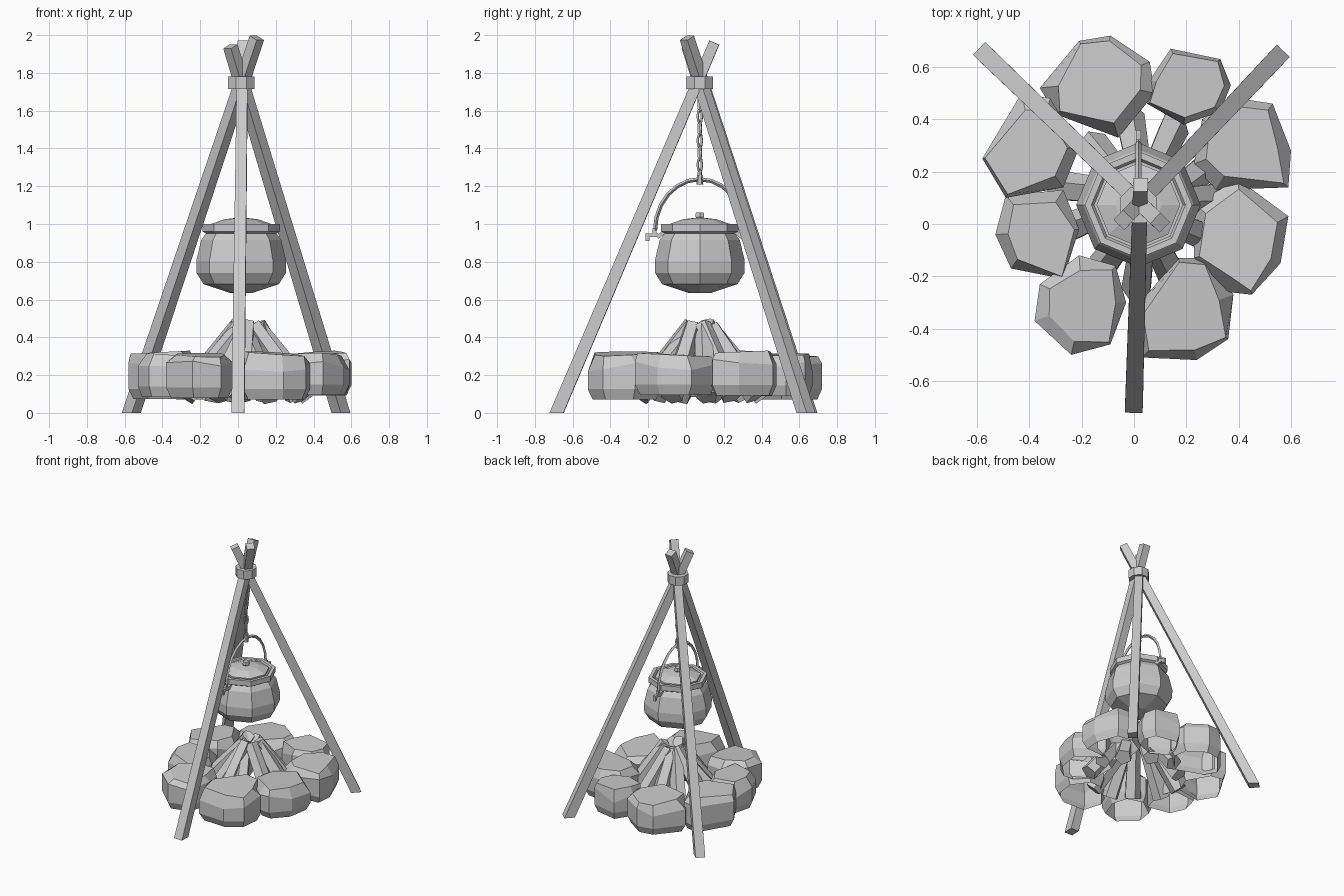
import bpy, bmesh, math, random
from mathutils import Vector, Matrix

random.seed(4)
if "Cube" in bpy.data.objects:
    bpy.data.objects.remove(bpy.data.objects["Cube"])

GREY = (0.6, 0.6, 0.6, 1)
mat = bpy.data.materials.new("plain grey")
mat.use_nodes = True
mat.diffuse_color = GREY
mat.node_tree.nodes["Principled BSDF"].inputs["Base Color"].default_value = GREY

CENTRE = Vector((0.017, 0.073, 0))


def finish(name, bm):
    bmesh.ops.recalc_face_normals(bm, faces=bm.faces)
    mesh = bpy.data.meshes.new(name)
    bm.to_mesh(mesh)
    bm.free()
    mesh.materials.append(mat)
    obj = bpy.data.objects.new(name, mesh)
    bpy.context.collection.objects.link(obj)
    return obj


def loft(bm, rings, closed=False, bottom=True):
    """Skin rings of equal length; cap the ends unless closed into a loop."""
    loops = [[bm.verts.new(p) for p in ring] for ring in rings]
    n = len(loops[0])
    for i in range(len(loops) if closed else len(loops) - 1):
        a, b = loops[i], loops[(i + 1) % len(loops)]
        for j in range(n):
            k = (j + 1) % n
            bm.faces.new((a[j], a[k], b[k], b[j]))
    if not closed:
        bm.faces.new(loops[-1])
        if bottom:
            bm.faces.new(loops[0])


def beam(bm, a, b, w0, w1, sides=4, ground=None):
    """Straight tapered bar; its foot can be cut level with the ground."""
    a, b = Vector(a), Vector(b)
    d = (b - a).normalized()
    side = d.cross(Vector((0, 0, 1)))
    side = side.normalized() if side.length > 1e-4 else Vector((1, 0, 0))
    up = side.cross(d).normalized()
    rings = []
    for p, w in ((a, w0), (b, w1)):
        r = w / 2 / math.cos(math.pi / sides)
        angles = [(j + 0.5) * math.tau / sides for j in range(sides)]
        rings.append([p + side * r * math.cos(t) + up * r * math.sin(t) for t in angles])
    if ground is not None:
        rings[0] = [p + d * ((ground - p.z) / d.z) for p in rings[0]]
    loft(bm, rings)


def lathe(bm, profile, sides=8, offset=0.0):
    angles = [(j + offset) * math.tau / sides for j in range(sides)]
    loft(bm, [[CENTRE + Vector((r * math.cos(t), r * math.sin(t), z)) for t in angles]
              for r, z in profile])


# Tripod poles, crossing inside the collar
POLES = {
    "front_pole": ((0, -0.685, 0), (0.025, 0.15, 1.96)),
    "right_pole": ((-0.565, 0.645, 0), (0.1, 0.005, 1.985)),
    "left_pole": ((0.545, 0.635, 0), (-0.04, 0.015, 1.94)),
}
for name, (foot, tip) in POLES.items():
    bm = bmesh.new()
    beam(bm, foot, tip, 0.068, 0.056, ground=0.0)
    finish(name, bm)

# Collar tying the poles
bm = bmesh.new()
lathe(bm, [(0.075, 1.715), (0.075, 1.78)], offset=0.5)
finish("pole_collar", bm)

# Cauldron body with flared rim
bm = bmesh.new()
lathe(bm, [(0.06, 0.635), (0.2, 0.682), (0.236, 0.74), (0.238, 0.805), (0.212, 0.915),
           (0.186, 0.95), (0.205, 0.96), (0.205, 1.0), (0.18, 1.0), (0.17, 0.985)])
finish("cauldron", bm)

# Lid and knob
bm = bmesh.new()
lathe(bm, [(0.16, 0.98), (0.16, 1.0), (0.09, 1.025), (0.03, 1.032)])
finish("lid", bm)
bm = bmesh.new()
lathe(bm, [(0.018, 1.025), (0.027, 1.04), (0.024, 1.06)], sides=6)
finish("lid_knob", bm)

# Arched carrying handle
bm = bmesh.new()
rings = []
STEPS = 12
for i in range(STEPS + 1):
    t = math.pi * i / STEPS
    out = Vector((0, math.cos(t), math.sin(t)))
    p = CENTRE + Vector((0, 0.237 * out.y, 0.965 + 0.272 * out.z))
    across = Vector((0.011, 0, 0))
    rings.append([p + out * 0.011, p + across, p - out * 0.011, p - across])
loft(bm, rings)
finish("handle", bm)

# Ears holding the handle, with upturned pins
for name, s in (("front_ear", -1), ("back_ear", 1)):
    bm = bmesh.new()
    for a, b in (((0.18, 0.965), (0.225, 0.93)), ((0.22, 0.94), (0.28, 0.94)),
                 ((0.277, 0.91), (0.277, 0.95)), ((0.24, 0.935), (0.24, 0.975))):
        beam(bm, CENTRE + Vector((0, s * a[0], a[1])), CENTRE + Vector((0, s * b[0], b[1])),
             0.02, 0.02)
    finish(name, bm)

# Chain of alternately turned links
LINKS = 8
for i in range(LINKS):
    bm = bmesh.new()
    turn = Matrix.Rotation(math.radians(25 + 90 * (i % 2)), 3, "Z")
    rings = []
    for j in range(8):
        t = math.tau * j / 8
        out = Vector((math.cos(t), 0, math.sin(t)))
        p = Vector((0.012 * out.x, 0, 0.036 * out.z))
        thick = Vector((0, 0.008, 0))
        ring = [p + out * 0.008, p + thick, p - out * 0.008, p - thick]
        rings.append([turn @ q + CENTRE + Vector((0, 0, 1.25 + 0.064 * i)) for q in ring])
    loft(bm, rings, closed=True)
    finish(f"chain_link_{i + 1}", bm)

# Hook block under the handle
bm = bmesh.new()
beam(bm, CENTRE + Vector((0, 0, 1.21)), CENTRE + Vector((0, 0, 1.26)), 0.032, 0.026, sides=6)
finish("chain_hook", bm)

# Ring of chipped stones, each from its plan outline; hollow underneath
STONES = {
    "back": ((-.36, .52), (-.21, .7), (-.09, .72), (.06, .62), (.08, .5), (-.06, .33), (-.3, .42)),
    "back_left": ((.14, .67), (.33, .63), (.37, .53), (.33, .43), (.19, .38), (.05, .46), (.06, .55)),
    "left_rear": ((.4, .48), (.53, .46), (.6, .28), (.59, .14), (.31, .13), (.23, .23), (.26, .4)),
    "left": ((.4, .17), (.59, .03), (.56, -.15), (.45, -.27), (.36, -.26), (.23, -.13), (.23, .08)),
    "front_left": ((.17, -.13), (.28, -.13), (.38, -.27), (.36, -.44), (.24, -.52), (.03, -.51),
                   (-.02, -.35)),
    "front_right": ((-.36, -.23), (-.21, -.12), (-.07, -.16), (-.03, -.3), (-.09, -.46), (-.24, -.5),
                    (-.38, -.37)),
    "right": ((-.49, .11), (-.27, .13), (-.21, -.02), (-.27, -.21), (-.47, -.17), (-.53, -.04)),
    "right_rear": ((-.43, .5), (-.32, .48), (-.21, .29), (-.27, .14), (-.49, .1), (-.58, .25)),
}
for name, outline in STONES.items():
    bm = bmesh.new()
    outline = [Vector((x, y, 0)) for x, y in outline]
    mid = sum(outline, Vector()) / len(outline)
    base, top = random.uniform(0.065, 0.095), random.uniform(0.305, 0.325)
    lean = Vector((random.uniform(-0.08, 0.08), random.uniform(-0.08, 0.08), 0))
    rings = [[], [], [], []]
    for p in outline:
        arm = p - mid
        chip = random.uniform(0.68, 0.95)
        drop = random.uniform(0.03, 0.1)
        for ring, reach, z in zip(rings, (0.86, 1, 1, chip),
                                  (base, base + 0.055, top - drop, top + lean.dot(arm) * chip)):
            ring.append(mid + arm * reach + Vector((0, 0, z)))
    loft(bm, rings, bottom=False)
    finish(f"{name}_stone", bm)

# Firewood leaning into a close cone
LOGS = 11
hub = Vector((0.05, 0.08, 0))
for i in range(LOGS):
    t = math.tau * (i + random.uniform(-0.2, 0.2)) / LOGS
    out = Vector((math.cos(t), math.sin(t), 0))
    skew = Vector((-out.y, out.x, 0)) * random.uniform(-0.03, 0.03)
    bm = bmesh.new()
    beam(bm, hub + out * random.uniform(0.29, 0.35) + Vector((0, 0, 0.085)),
         hub + out * 0.05 + skew + Vector((0, 0, random.uniform(0.42, 0.475))),
         0.1, 0.075, sides=5)
    finish(f"log_{i + 1}", bm)
